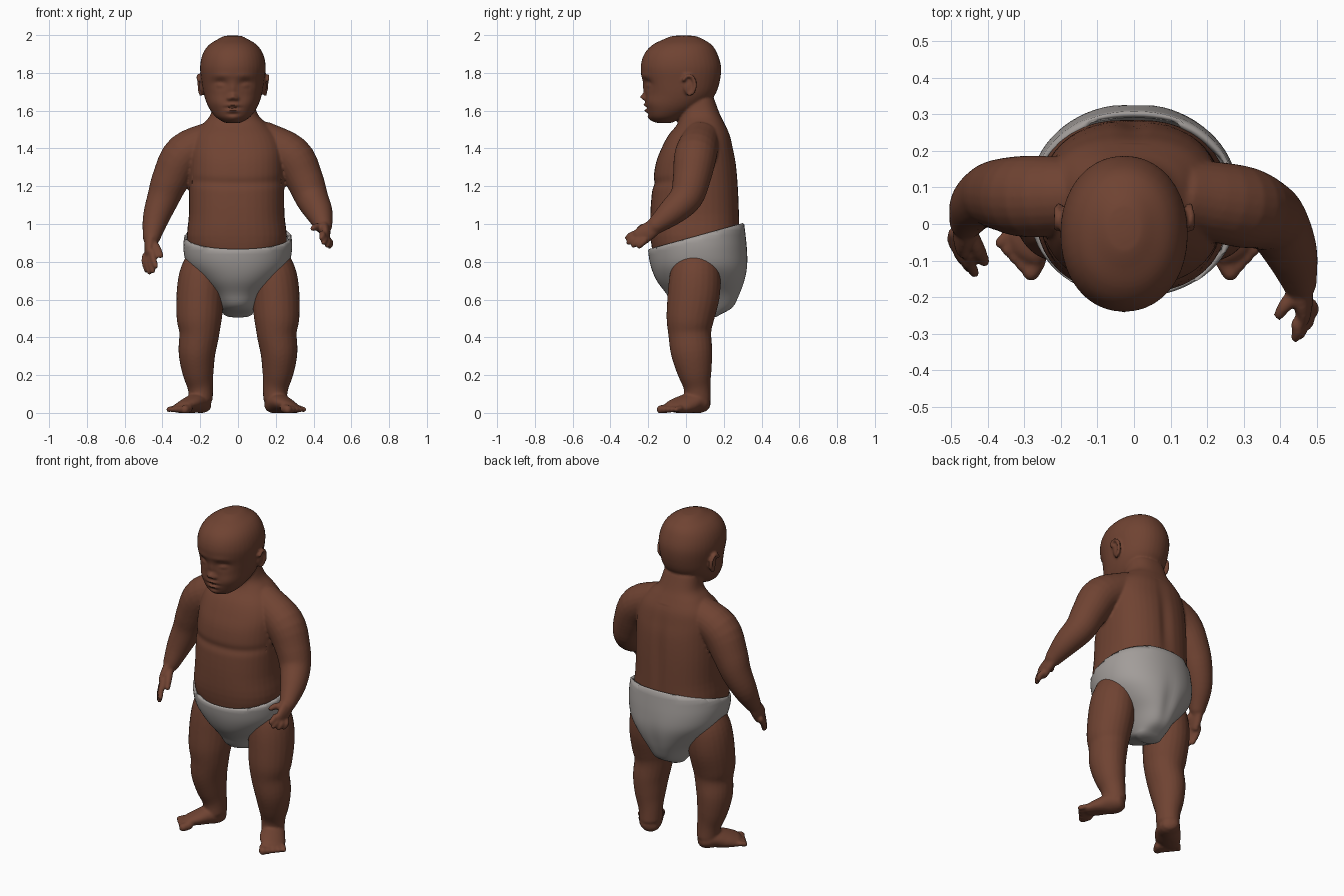
import bpy, bmesh, math
from mathutils import Vector, Matrix

cube = bpy.data.objects.get("Cube")
if cube:
    bpy.data.objects.remove(cube, do_unlink=True)


def material(name, rgb):
    m = bpy.data.materials.new(name)
    m.use_nodes = True
    m.diffuse_color = (*rgb, 1)
    m.node_tree.nodes["Principled BSDF"].inputs["Base Color"].default_value = (*rgb, 1)
    return m


skin = material("brown_skin", (0.16, 0.056, 0.032))
cloth = material("grey_cloth", (0.36, 0.335, 0.32))


def spline(pts, steps=4):
    """Catmull-Rom interpolation of tuples of any length."""
    p = [Vector(q) for q in pts]
    p = [p[0] * 2 - p[1]] + p + [p[-1] * 2 - p[-2]]
    out = []
    for a, b, c, d in zip(p, p[1:], p[2:], p[3:]):
        for i in range(steps):
            t = i / steps
            out.append(0.5 * (2 * b + (c - a) * t + (2 * a - 5 * b + 4 * c - d) * t * t
                              + (3 * b - a - 3 * c + d) * t ** 3))
    return out + [p[-2]]


def loft(bm, pts, sides=24, upright=False, power=2.0, dome=0.8):
    """Closed tube through (x, y, z, radius_a, radius_b) stations."""
    pts = [q if len(q) == 5 else (*q, q[3]) for q in pts]
    st = spline(pts)
    cen = [Vector(s[:3]) for s in st]
    rings = []

    def ring(c, t, ra, rb):
        u = Vector((0, 1, 0)).cross(t).normalized()
        v = t.cross(u)
        vs = []
        for k in range(sides):
            a = math.tau * k / sides
            x, y = (math.copysign(abs(f) ** (2 / power), f) for f in (math.cos(a), math.sin(a)))
            vs.append(bm.verts.new(c + u * ra * x + v * rb * y))
        rings.append(vs)

    last = len(st) - 1
    for i, s in enumerate(st):
        t = Vector((0, 0, 1)) if upright else (cen[min(i + 1, last)] - cen[max(i - 1, 0)]).normalized()
        r = min(s[3], s[4]) * dome
        if i == 0:
            for h in (0.95, 0.7):
                w = math.sqrt(1 - h * h)
                ring(cen[i] - t * r * h, t, s[3] * w, s[4] * w)
        ring(cen[i], t, s[3], s[4])
        if i == last:
            for h in (0.7, 0.95):
                w = math.sqrt(1 - h * h)
                ring(cen[i] + t * r * h, t, s[3] * w, s[4] * w)
    for r0, r1 in zip(rings, rings[1:]):
        for k in range(sides):
            n = (k + 1) % sides
            bm.faces.new((r0[k], r0[n], r1[n], r1[k]))
    bm.faces.new(rings[0][::-1])
    bm.faces.new(rings[-1])


def ball(bm, loc, size):
    bmesh.ops.create_uvsphere(bm, u_segments=20, v_segments=12, radius=1,
                              matrix=Matrix.Translation(loc) @ Matrix.Diagonal((*size, 1)))


def finish(bm, name, mat):
    bmesh.ops.recalc_face_normals(bm, faces=bm.faces[:])
    me = bpy.data.meshes.new(name)
    bm.to_mesh(me)
    bm.free()
    me.materials.append(mat)
    ob = bpy.data.objects.new(name, me)
    bpy.context.collection.objects.link(ob)
    return ob


bm = bmesh.new()

# Torso and neck
loft(bm, [(0, .09, .6, .1, .14), (0, .065, .75, .2, .21), (-.005, .05, .9, .262, .235),
          (-.007, .047, 1.05, .253, .236), (-.007, .05, 1.2, .252, .227), (-.005, .053, 1.32, .25, .213),
          (-.005, .06, 1.4, .245, .19), (-.01, .07, 1.47, .22, .163), (-.015, .08, 1.53, .17, .125),
          (-.02, .075, 1.58, .125, .105), (-.025, .06, 1.66, .108, .09)],
     sides=40, upright=True, power=2.4, dome=.2)

# Head
HX = -.027
loft(bm, [(HX, -.115, 1.545, .06, .06), (HX, -.1, 1.57, .095, .1), (HX, -.062, 1.62, .13, .15),
          (HX, -.032, 1.68, .152, .183), (HX, -.025, 1.75, .165, .203), (HX, -.027, 1.83, .174, .213),
          (HX, -.027, 1.9, .16, .194), (HX, -.02, 1.95, .125, .155), (HX, -.012, 1.985, .068, .09)],
     sides=40, upright=True, power=2.1, dome=.2)

# Ears: flat shell with a curled rim
for s in (-1, 1):
    ex = HX + s * .172
    ball(bm, (ex - s * .008, .015, 1.73), (.014, .03, .045))
    rim = [(ex + s * .012 * math.sin(a / 2 + .6), .015 + .034 * math.cos(a), 1.735 + .05 * math.sin(a), .01)
           for a in (2.6, 1.9, 1.2, .5, -.2, -.9, -1.6)]
    loft(bm, rim, sides=10)

# Arms, palms and fingers
ARMS = [
    dict(arm=[(.12, .08, 1.45, .1), (.28, .05, 1.36, .112), (.35, .03, 1.24, .1),
              (.39, 0, 1.14, .088), (.43, -.08, 1.06, .072), (.455, -.17, .985, .045)],
         palm=[(.455, -.16, .99, .032, .042), (.462, -.21, .955, .027, .05), (.463, -.25, .925, .02, .048)],
         tips=[(.44, -.312, .925), (.452, -.305, .9), (.472, -.28, .885), (.485, -.248, .88)],
         thumb=[(.445, -.19, .975, .024), (.415, -.22, .985, .02), (.395, -.25, .975, .015)]),
    dict(arm=[(-.12, .08, 1.45, .1), (-.28, .075, 1.37, .112), (-.355, .08, 1.24, .1),
              (-.395, .078, 1.14, .086), (-.435, .05, 1.03, .07), (-.46, 0, .92, .045)],
         palm=[(-.46, .005, .93, .032, .042), (-.468, -.03, .875, .027, .05), (-.47, -.055, .835, .02, .048)],
         tips=[(-.435, -.135, .775), (-.45, -.122, .75), (-.468, -.1, .742), (-.484, -.07, .752)],
         thumb=[(-.45, -.025, .9, .024), (-.425, -.07, .865, .02), (-.408, -.105, .83, .015)]),
]
for a in ARMS:
    loft(bm, a["arm"])
    loft(bm, a["palm"], sides=20)
    loft(bm, a["thumb"], sides=12)
    knuckle = Vector(a["palm"][-1][:3])
    mid = sum((Vector(t) for t in a["tips"]), Vector()) / 4
    for tip in map(Vector, a["tips"]):
        root = knuckle + (tip - mid) * .85
        bend = (root + tip) / 2 + Vector((math.copysign(.006, tip.x), 0, .004))
        loft(bm, [(*root, .018), (*bend, .017), (*tip, .014)], sides=12)

# Legs, feet and toes
for s, splay in ((1, 0), (-1, .018)):
    leg = [(.17, .05, .8, .11, .12), (.19, .048, .72, .123, .135), (.2, .04, .62, .126, .138),
           (.205, .022, .5, .12, .126), (.205, .02, .42, .106, .114), (.217, .03, .32, .098, .11),
           (.212, .045, .22, .084, .092), (.2, .058, .14, .068, .072), (.195, .062, .07, .062, .07)]
    loft(bm, [(s * x, *r) for x, *r in leg])
    foot = [(.19, .085, .045, .045, .058), (.215, .035, .052, .052, .068),
            (.25, -.02, .042, .042, .074), (.285, -.065, .03, .028, .066)]
    loft(bm, [(s * (x + splay * i / 3), *r) for i, (x, *r) in enumerate(foot)], dome=.9)
    for i in range(5):
        f = i / 4
        r = .024 - .009 * f ** .6
        root = Vector((.243 + .085 * f, -.098 + .07 * f, .024))
        tip = root + Vector((.022, -.038 + .012 * f, -.007))
        loft(bm, [(s * (p.x + splay), p.y, p.z, r) for p in (root, (root + tip) / 2, tip)], sides=12)

# Fuse all skin parts into one smooth surface
body = finish(bm, "body", skin)
fuse = body.modifiers.new("fuse", 'REMESH')
fuse.mode, fuse.voxel_size = 'VOXEL', .0075
soft = body.modifiers.new("soften", 'SMOOTH')
soft.factor, soft.iterations = .5, 5
fused = bpy.data.meshes.new_from_object(body.evaluated_get(bpy.context.evaluated_depsgraph_get()))
body.modifiers.clear()
body.data = fused

# Face brushes: side offset, height, width, tallness, push
FACE = [(.068, 1.742, .036, .024, -.02), (.068, 1.735, .024, .014, .013), (.06, 1.785, .05, .016, .004),
        (0, 1.71, .016, .03, .006), (0, 1.673, .02, .016, .026), (.02, 1.664, .012, .01, .013),
        (0, 1.63, .034, .01, .012), (0, 1.614, .036, .007, -.01), (0, 1.6, .027, .01, .012),
        (0, 1.582, .03, .008, -.006), (0, 1.555, .032, .02, .008), (.09, 1.645, .045, .04, .01)]


def bell(*terms):
    return math.exp(-sum(t * t for t in terms))


for v in fused.vertices:
    x, y, z = v.co
    if z > 1.53 and y < -.08:
        for off, h, w, t, push in FACE:
            for side in ((-1, 1) if off else (1,)):
                v.co.y -= push * bell((x - HX - side * off) / w, (z - h) / t)
    elif y > .12 and .9 < z < 1.5:
        # Spine groove
        v.co.y -= .012 * bell(x / .035, (z - 1.2) / .22)
    elif y < -.05 and 1 < z < 1.45 and abs(x) < .25:
        # Crease between chest and belly
        v.co.y += .008 * bell((z - 1.215 - .2 * x * x) / .025)
    v.co.z = max(v.co.z, 0)

# Diaper: tapered shell with a slanted open waist
bm = bmesh.new()
loft(bm, [(0, .125, .52, .075, .06), (0, .1, .56, .098, .155), (0, .095, .63, .14, .2),
          (0, .08, .7, .205, .235), (0, .07, .78, .268, .255), (0, .062, .86, .287, .262),
          (0, .058, .94, .284, .258), (0, .055, 1.06, .268, .245)],
     sides=72, upright=True, power=2.15, dome=.25)
bmesh.ops.bisect_plane(bm, geom=bm.verts[:] + bm.edges[:] + bm.faces[:], clear_outer=True,
                       plane_co=(0, -.2, .868), plane_no=(0, -.27, 1))
for v in bm.verts:
    # Seat crease and soft cloth folds
    x, y, z = v.co
    if y > .1:
        v.co.y -= .012 * bell(x / .04, (z - .66) / .14)
    v.co += Vector((x, y - .06, 0)) * .012 * math.sin(18 * z + 7 * x) * bell((z - .72) / .15)
diaper = finish(bm, "diaper", cloth)
thick = diaper.modifiers.new("thickness", 'SOLIDIFY')
thick.thickness, thick.offset = .016, -1

# Rolled elastic at the waist
bm = bmesh.new()
bm.from_mesh(diaper.data)
edge = [e for e in bm.edges if e.is_boundary]
for v in {v for e in edge for v in e.verts}:
    v.co += Vector((v.co.x, v.co.y - .06, 0)) * -.025
bm.to_mesh(diaper.data)
bm.free()

for ob in (body, diaper):
    bpy.ops.object.select_all(action='DESELECT')
    ob.select_set(True)
    bpy.context.view_layer.objects.active = ob
    bpy.ops.object.shade_smooth_by_angle(angle=math.radians(60))
